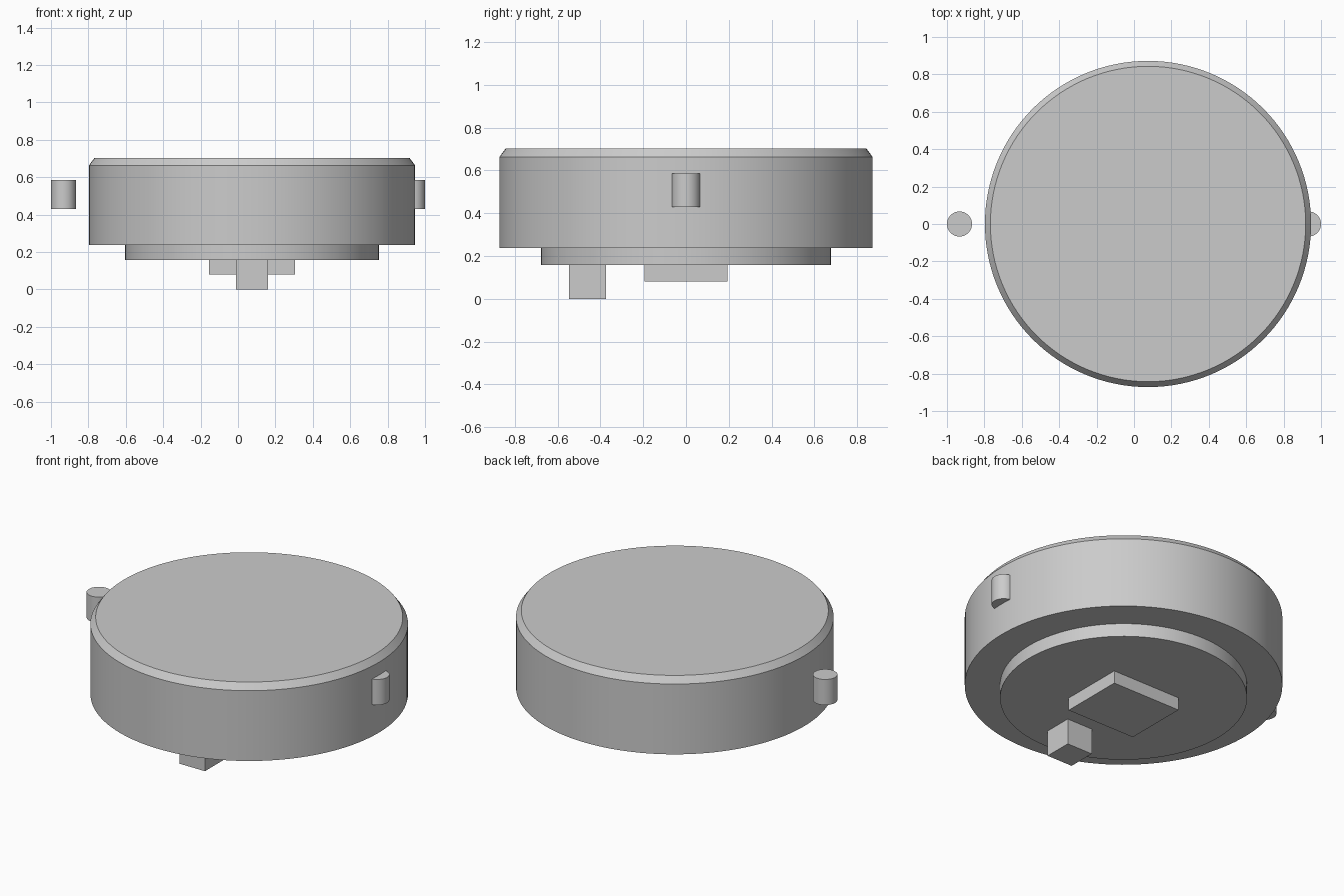
import bpy
import bmesh
import math

if "Cube" in bpy.data.objects:
    bpy.data.objects.remove(bpy.data.objects["Cube"], do_unlink=True)

grey = bpy.data.materials.new("light grey")
grey.use_nodes = True
GREY = (0.6, 0.6, 0.6, 1)
grey.diffuse_color = GREY
grey.node_tree.nodes["Principled BSDF"].inputs["Base Color"].default_value = GREY

CENTRE = 0.075  # x of the round body


def finish(name, bm, location, smooth=False):
    bmesh.ops.recalc_face_normals(bm, faces=bm.faces)
    mesh = bpy.data.meshes.new(name)
    bm.to_mesh(mesh)
    bm.free()
    mesh.materials.append(grey)
    obj = bpy.data.objects.new(name, mesh)
    obj.location = location
    bpy.context.collection.objects.link(obj)
    if smooth:
        bpy.ops.object.select_all(action='DESELECT')
        obj.select_set(True)
        bpy.context.view_layer.objects.active = obj
        bpy.ops.object.shade_smooth_by_angle(angle=math.radians(25))


def turned(name, profile, x, segments):
    """Stack rings of (radius, z) into a closed solid with flat caps."""
    bm = bmesh.new()
    rings = []
    for radius, z in profile:
        angles = [math.tau * i / segments for i in range(segments)]
        rings.append([bm.verts.new((radius * math.cos(a), radius * math.sin(a), z)) for a in angles])
    for low, high in zip(rings, rings[1:]):
        for i in range(segments):
            j = (i + 1) % segments
            bm.faces.new((low[i], low[j], high[j], high[i]))
    bm.faces.new(rings[0][::-1])
    bm.faces.new(rings[-1])
    finish(name, bm, (x, 0, 0), smooth=True)


def block(name, size, location):
    bm = bmesh.new()
    bmesh.ops.create_cube(bm, size=1)
    bmesh.ops.scale(bm, vec=size, verts=bm.verts)
    finish(name, bm, location)


# Round body with a chamfered top rim, stepping in to a smaller base disc
turned("body", [(0.678, 0.157), (0.678, 0.237), (0.872, 0.237),
                (0.872, 0.663), (0.843, 0.702)], CENTRE, 128)

# Square pad and small peg under the base
block("bottom_pad", (0.46, 0.39, 0.078), (CENTRE, 0, 0.119))
block("bottom_peg", (0.172, 0.172, 0.157), (CENTRE, -0.46, 0.0785))

# Upright pins on either side
for name, x in (("left_pin", 0.933), ("right_pin", -0.933)):
    turned(name, [(0.067, 0.43), (0.067, 0.585)], x, 48)
